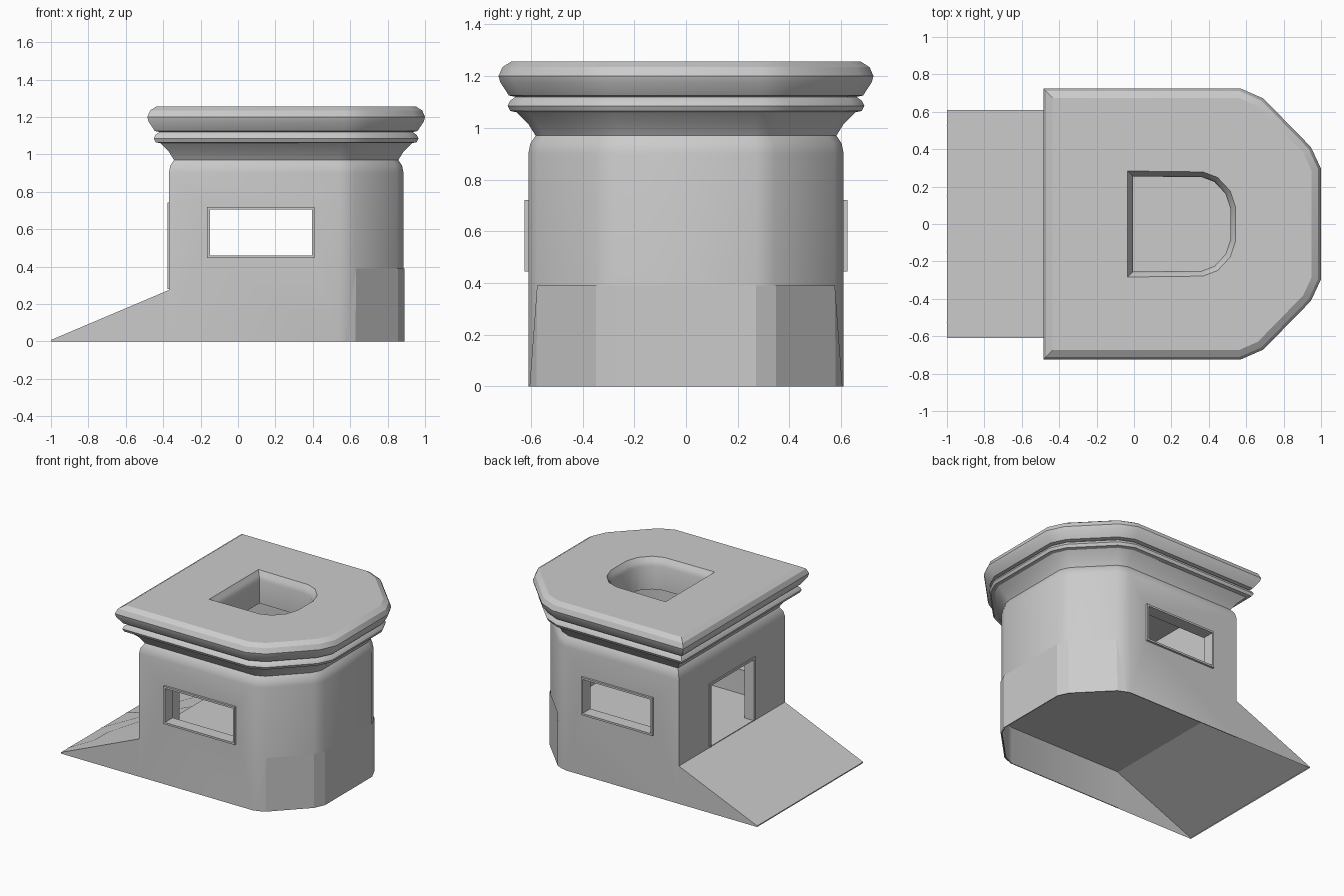
import bpy, bmesh
from mathutils import Vector

if "Cube" in bpy.data.objects:
    bpy.data.objects.remove(bpy.data.objects["Cube"])


def mirrored(half):
    """Half outline (y < 0, back to front) -> full counter-clockwise outline."""
    return half + [(x, -y) for x, y in reversed(half)]


def offset(outline, d):
    """Mitred offset of a counter-clockwise convex outline."""
    pts = [Vector(p) for p in outline]
    out = []
    for i, p in enumerate(pts):
        a = (p - pts[i - 1]).normalized()
        b = (pts[(i + 1) % len(pts)] - p).normalized()
        n1, n2 = Vector((a.y, -a.x)), Vector((b.y, -b.x))
        out.append(p + (n1 + n2) * d / (1 + n1.dot(n2)))
    return out


def make(name, bm):
    bmesh.ops.recalc_face_normals(bm, faces=bm.faces)
    me = bpy.data.meshes.new(name)
    bm.to_mesh(me)
    bm.free()
    ob = bpy.data.objects.new(name, me)
    bpy.context.collection.objects.link(ob)
    return ob


def loft(name, outline, profile):
    """Closed solid: the outline swept along (offset, height) pairs."""
    bm = bmesh.new()
    rings = [[bm.verts.new((p.x, p.y, z)) for p in offset(outline, d)] for d, z in profile]
    n = len(outline)
    for r, s in zip(rings, rings[1:]):
        for i in range(n):
            j = (i + 1) % n
            bm.faces.new((r[i], r[j], s[j], s[i]))
    bm.faces.new(rings[0][::-1])
    bm.faces.new(rings[-1])
    return make(name, bm)


def boxes(name, spans):
    bm = bmesh.new()
    for lo, hi in spans:
        for v in bmesh.ops.create_cube(bm, size=1)["verts"]:
            v.co = [l + (c + 0.5) * (h - l) for c, l, h in zip(v.co, lo, hi)]
    return make(name, bm)


def smooth(ob, angle=0.5):
    bpy.ops.object.select_all(action='DESELECT')
    bpy.context.view_layer.objects.active = ob
    ob.select_set(True)
    bpy.ops.object.shade_smooth_by_angle(angle=angle)


def cut(ob, cutter):
    mod = ob.modifiers.new("cut", 'BOOLEAN')
    mod.object, mod.operation, mod.solver = cutter, 'DIFFERENCE', 'EXACT'
    cutter.hide_render = True
    bpy.context.view_layer.objects.active = ob
    bpy.ops.object.modifier_apply(modifier=mod.name)
    bpy.data.objects.remove(cutter)


# Bunker shell: D-shaped plan, flared neck, thin band and heavy rounded roof
plan_half = [(-0.37, -0.61), (0.545, -0.61), (0.625, -0.575), (0.85, -0.345), (0.885, -0.27)]
plan = mirrored(plan_half)
shell = loft("bunker_shell", plan, [
    (0, 0), (0, 0.9), (-0.008, 0.94), (-0.028, 0.97), (0, 1.015), (0.045, 1.06),
    (0.07, 1.065), (0.08, 1.085), (0.07, 1.105), (0.05, 1.12), (0.075, 1.125),
    (0.108, 1.175), (0.115, 1.2), (0.1, 1.235), (0.065, 1.257)])

# Room inside, open space under the floor, roof hatch, doorway and windows
cut(shell, loft("room_cutter", plan, [(-0.07, 0.28), (-0.07, 1.03)]))
under = mirrored([(-0.5, -0.61)] + plan_half[1:])
cut(shell, loft("under_cutter", under, [(-0.006, -0.1), (-0.006, 0.272)]))
hatch = mirrored([(-0.04, -0.29), (0.37, -0.285), (0.45, -0.255), (0.52, -0.18), (0.55, -0.09)])
cut(shell, loft("hatch_cutter", hatch, [
    (-0.035, 0.95), (-0.035, 1.2), (-0.025, 1.23), (-0.01, 1.25), (0.005, 1.28)]))
cut(shell, boxes("door_cutter", [((-0.5, -0.25, 0.28), (-0.2, 0.25, 0.73))]))
cut(shell, boxes("window_cutter", [((-0.155, -0.8, 0.455), (0.4, 0.8, 0.71))]))
smooth(shell)

# Window frames on both sides
t = 0.014
for side, name in ((-1, "window_frame_front"), (1, "window_frame_back")):
    y0, y1 = sorted((side * 0.535, side * 0.625))
    x0, x1, z0, z1 = -0.165, 0.41, 0.445, 0.72
    boxes(name, [((x0, y0, z0), (x0 + t, y1, z1)), ((x1 - t, y0, z0), (x1, y1, z1)),
                 ((x0 + t, y0, z0), (x1 - t, y1, z0 + t)), ((x0 + t, y0, z1 - t), (x1 - t, y1, z1))])

# Door frame
boxes("door_frame", [((-0.378, -0.262, 0.28), (-0.3, -0.245, 0.742)),
                     ((-0.378, 0.245, 0.28), (-0.3, 0.262, 0.742)),
                     ((-0.378, -0.245, 0.725), (-0.3, 0.245, 0.742))])

# Ramp: sloping sheet with triangular sides, open underneath
bm = bmesh.new()
sides = []
for y in (-0.61, 0.61):
    tri = [bm.verts.new(c) for c in ((-1, y, 0), (-1, y, 0.008), (-0.37, y, 0.275), (-0.37, y, 0))]
    bm.faces.new(tri)
    sides.append(tri)
a, b = sides
bm.faces.new((a[1], a[2], b[2], b[1]))
bm.faces.new((a[0], a[1], b[1], b[0]))
make("ramp", bm)

# Lower front plate, barely proud of the wall
low = [Vector((0.57, -0.6))] + offset(plan, 0.005)[2:5]
low = [(v.x, v.y) for v in low]
top = [(0.63, -0.577)] + low[2:]
bm = bmesh.new()
bottom_row = mirrored([(0.57, -0.605)] + low[1:])
top_row = mirrored([(0.632, -0.576)] + [(low[1][0] + 0.004, low[1][1] + 0.004)] + low[2:])
r0 = [bm.verts.new((x, y, 0)) for x, y in bottom_row]
r1 = [bm.verts.new((x, y, 0.39)) for x, y in top_row]
for i in range(len(r0) - 1):
    bm.faces.new((r0[i], r0[i + 1], r1[i + 1], r1[i]))
make("lower_front_plate", bm)


# Panel seams running up the ramp and across the floor
def height(x):
    return min(0.008 + (x + 1) * 0.267 / 0.63, 0.28) + 0.003


bm = bmesh.new()
paths = [[(-1, 0.53), (-0.84, 0.45), (-0.84, 0.3), (-0.68, 0.16), (-0.38, 0.3)],
         [(-1, 0.15), (-0.68, 0.0), (-0.38, 0.0)],
         [(-0.28, 0.3), (0.27, 0.27), (0.41, 0.0)]]
for path in paths:
    for m in (1, -1):
        for p, q in zip(path, path[1:]):
            p, q = Vector((p[0], p[1] * m)), Vector((q[0], q[1] * m))
            d = (q - p).normalized() * 0.005
            n = Vector((-d.y, d.x))
            bm.faces.new([bm.verts.new((c.x, c.y, height(c.x)))
                          for c in (p - n, q - n, q + n, p + n)])
make("floor_seams", bm)
